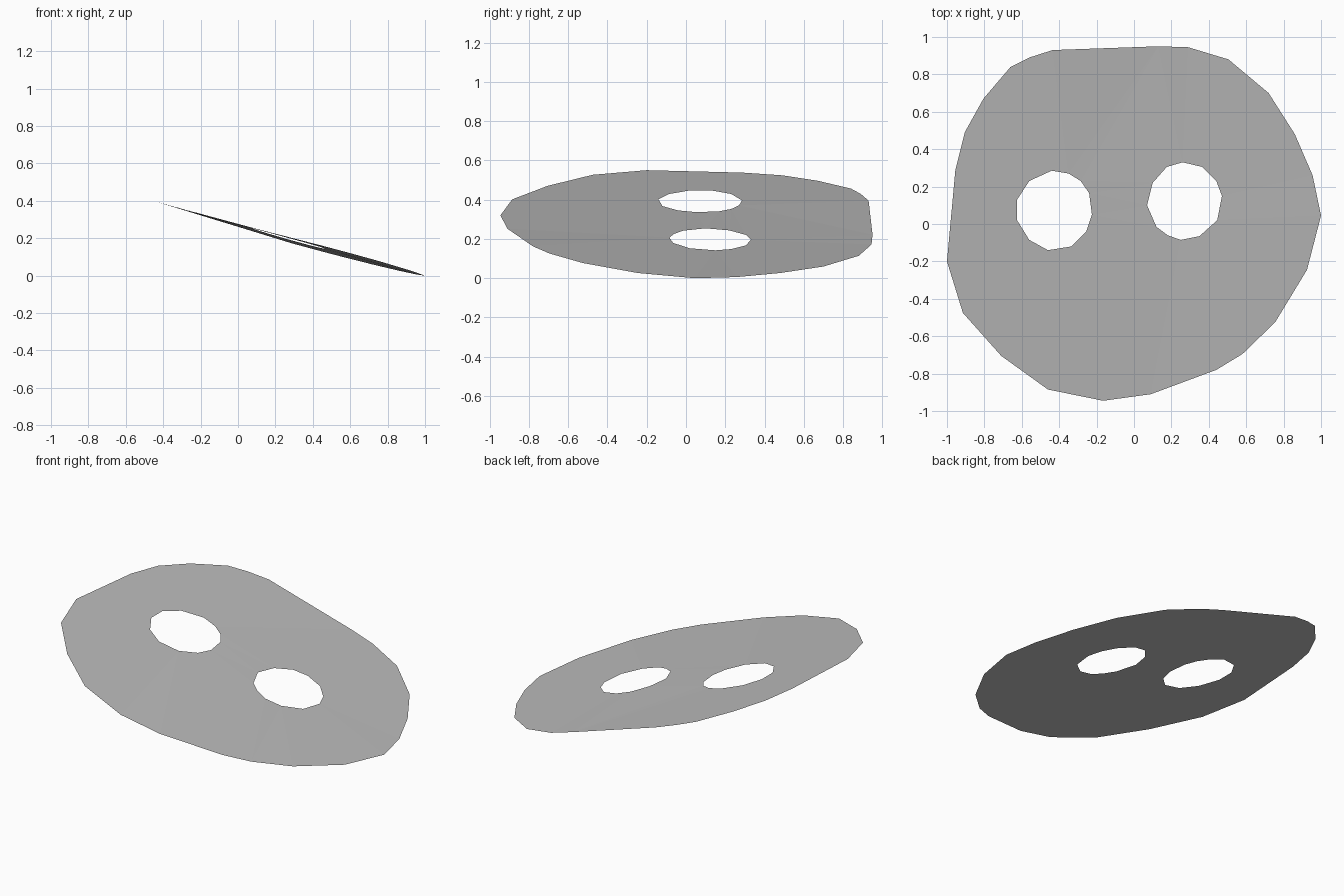
import bpy
import bmesh

# Remove the default object
default_cube = bpy.data.objects.get("Cube")
if default_cube:
    bpy.data.objects.remove(default_cube, do_unlink=True)

# Rim of the sheet and of its two openings, seen from above
RIM = [(-1, -.2), (-.955, .29), (-.905, .49), (-.805, .67), (-.66, .84), (-.56, .89),
       (-.435, .93), (.13, .95), (.29, .945), (.505, .88), (.72, .7), (.86, .48),
       (.955, .26), (1, .045), (.925, -.245), (.755, -.525), (.58, -.695), (.44, -.78),
       (.09, -.91), (-.165, -.945), (-.46, -.885), (-.71, -.705), (-.915, -.475)]
RIGHT_OPENING = [(-.625, .13), (-.56, .23), (-.44, .285), (-.35, .27), (-.285, .23),
                 (-.24, .165), (-.225, .05), (-.255, -.04), (-.335, -.12),
                 (-.46, -.14), (-.56, -.085), (-.625, .02)]
LEFT_OPENING = [(.1, .22), (.175, .305), (.26, .33), (.365, .305), (.44, .23),
                (.47, .15), (.445, .02), (.35, -.065), (.25, -.085), (.18, -.06),
                (.12, -.015), (.07, .1)]


def sheet_height(x, y):
    """Tilted plane whose low side is slightly twisted down towards the back."""
    slope = .275 * (1 - x)
    if y > 0:
        twist = min(1, max(0, (x + .4) / .7))
    else:
        twist = max(0, x)
    return max(0, slope - .025 * y * twist)


def add_loop(bm, outline):
    """Add a closed chain of edges lying on the sheet."""
    verts = [bm.verts.new((x, y, sheet_height(x, y))) for x, y in outline]
    return [bm.edges.new((a, b)) for a, b in zip(verts, verts[1:] + verts[:1])]


def make_material(name, colour):
    """Make a plain flat material."""
    material = bpy.data.materials.new(name)
    material.use_nodes = True
    material.diffuse_color = colour
    shader = next(n for n in material.node_tree.nodes if n.type == "BSDF_PRINCIPLED")
    shader.inputs["Base Color"].default_value = colour
    return material


# Thin sheet filled between the outer rim and both openings
bm = bmesh.new()
edges = []
for outline in (RIM, RIGHT_OPENING, LEFT_OPENING):
    edges += add_loop(bm, outline)
bmesh.ops.triangle_fill(bm, use_beauty=True, use_dissolve=False,
                        edges=edges, normal=(0, 0, 1))

# Turn every face upwards
bm.normal_update()
downward = [face for face in bm.faces if face.normal.z < 0]
bmesh.ops.reverse_faces(bm, faces=downward)

mesh = bpy.data.meshes.new("pierced_sheet")
bm.to_mesh(mesh)
bm.free()
mesh.materials.append(make_material("light_grey", (.5, .5, .5, 1)))
pierced_sheet = bpy.data.objects.new("pierced_sheet", mesh)
bpy.context.collection.objects.link(pierced_sheet)
